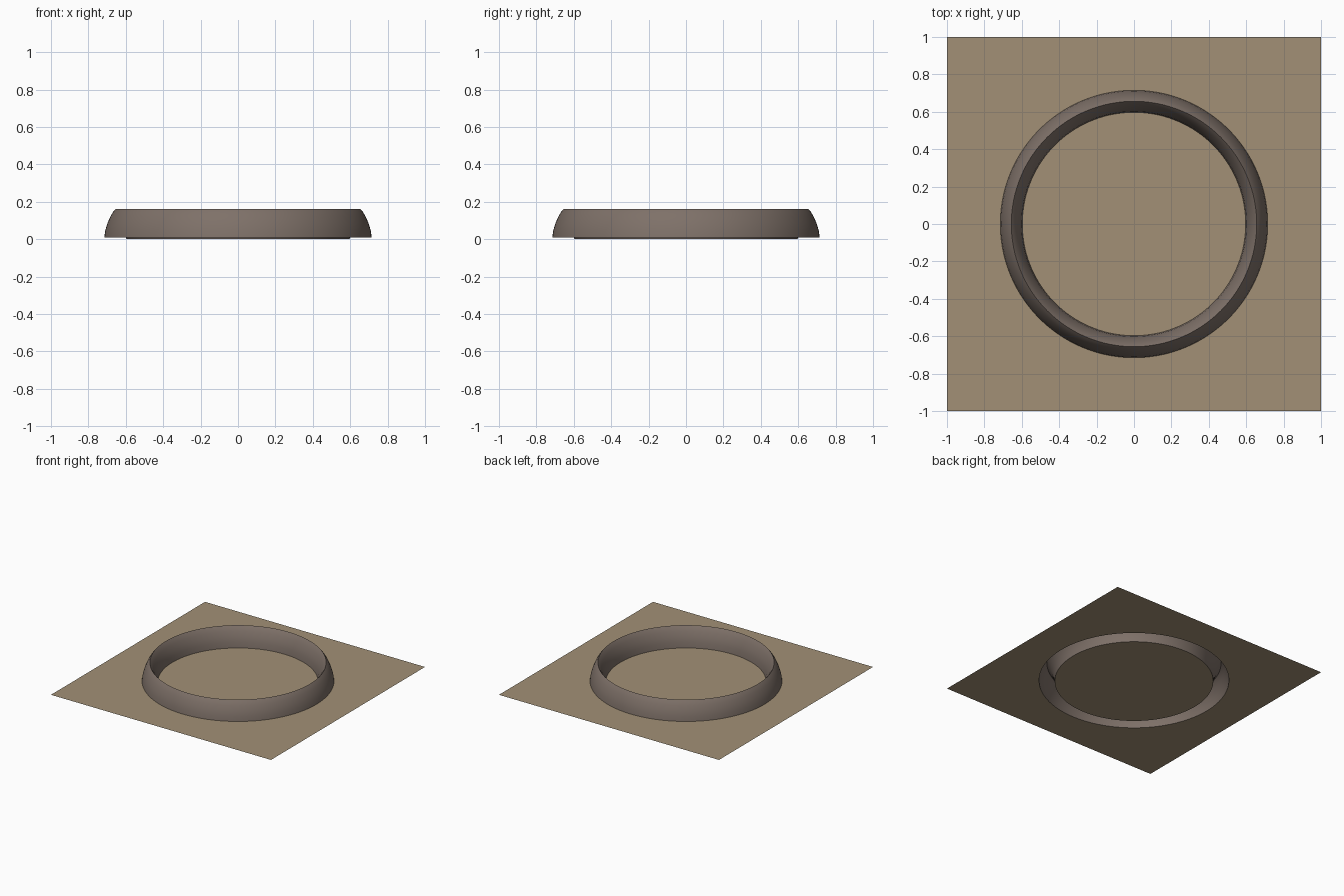
import bpy, bmesh, math

if "Cube" in bpy.data.objects:
    bpy.data.objects.remove(bpy.data.objects["Cube"])

SEG = 192  # multiple of 8, so the square's corners fall on vertices


def material(name, rgb):
    m = bpy.data.materials.new(name)
    m.diffuse_color = (*rgb, 1)
    m.use_nodes = True
    m.node_tree.nodes["Principled BSDF"].inputs["Base Color"].default_value = m.diffuse_color
    return m


def circle(r, z):
    return [(r * math.cos(2 * math.pi * i / SEG), r * math.sin(2 * math.pi * i / SEG), z)
            for i in range(SEG)]


def square(h, z):
    pts = []
    for x, y, _ in circle(1, 0):
        k = h / max(abs(x), abs(y))
        pts.append((x * k, y * k, z))
    return pts


def skin(name, loops, mat, cap=False):
    """Bridge successive closed loops, running from the centre outwards."""
    bm = bmesh.new()
    rows = [[bm.verts.new(p) for p in loop] for loop in loops]
    for a, b in zip(rows, rows[1:]):
        for i in range(SEG):
            j = (i + 1) % SEG
            bm.faces.new((a[i], b[i], b[j], a[j]))
    if cap:
        bm.faces.new(rows[0])
    me = bpy.data.meshes.new(name)
    bm.to_mesh(me)
    bm.free()
    ob = bpy.data.objects.new(name, me)
    bpy.context.collection.objects.link(ob)
    me.materials.append(mat)
    bpy.ops.object.select_all(action='DESELECT')
    ob.select_set(True)
    bpy.context.view_layer.objects.active = ob
    bpy.ops.object.shade_smooth_by_angle(angle=math.radians(35))
    return ob


sand = material("sand", (0.36, 0.28, 0.18))
rock = material("rock", (0.21, 0.165, 0.14))
GROUND, FLOOR = 0.008, 0.0

# crater floor inside the rim
skin("crater_floor", [circle(0.3, FLOOR), circle(0.597, FLOOR)], sand, cap=True)

# raised rim: thin, open underneath, with a sharp crest
rim = [(0.597, FLOOR), (0.602, 0.045), (0.614, 0.085), (0.630, 0.122), (0.645, 0.147),
       (0.656, 0.160), (0.667, 0.147), (0.682, 0.122), (0.698, 0.085), (0.710, 0.045),
       (0.715, GROUND)]
skin("crater_rim", [circle(r, z) for r, z in rim], rock)

# surrounding square of ground
skin("ground", [circle(0.715, GROUND), square(1.0, GROUND)], sand)
